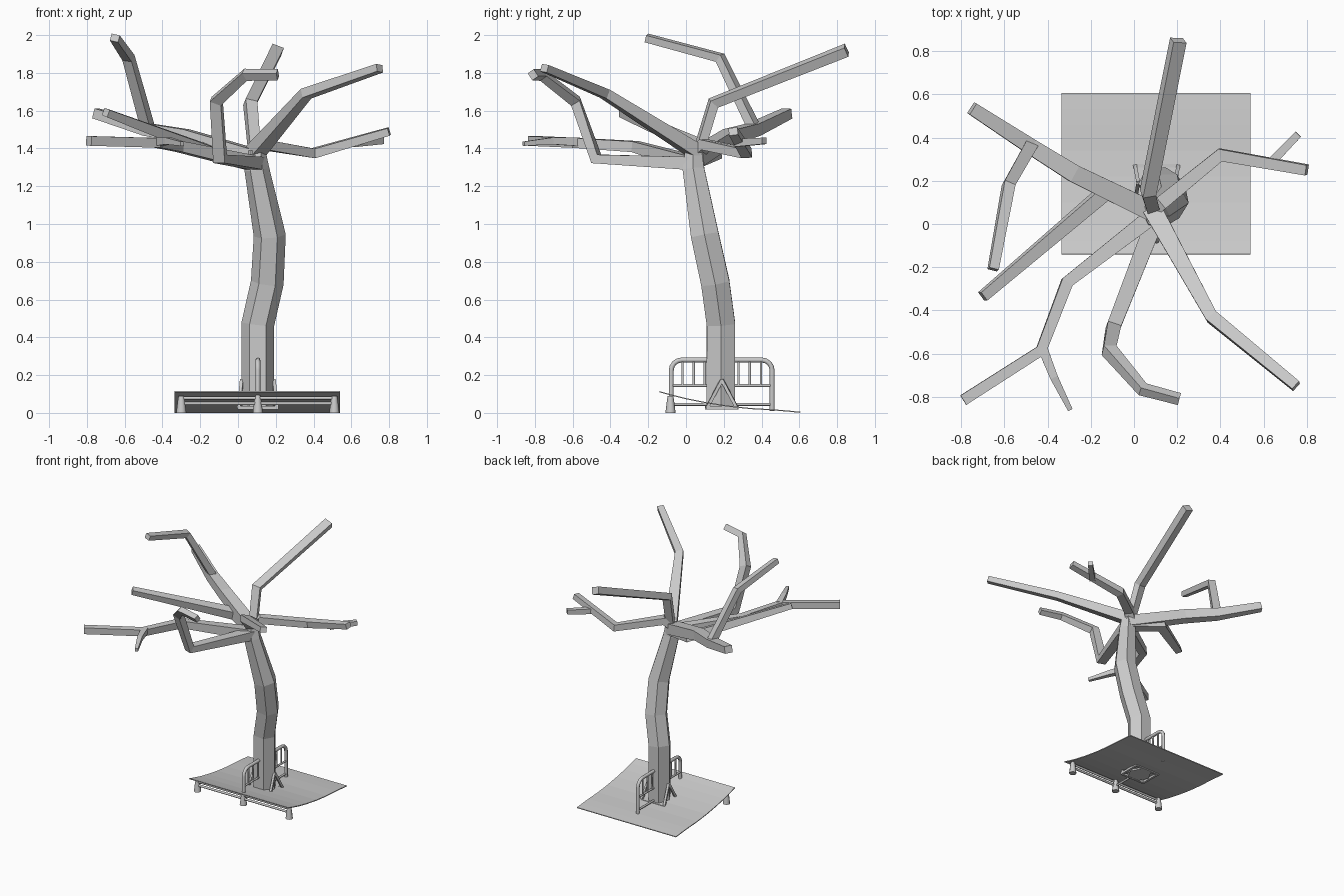
import bpy, bmesh, math
from mathutils import Vector

if "Cube" in bpy.data.objects:
    bpy.data.objects.remove(bpy.data.objects["Cube"])

def sweep(name, pts, radii, n=4, flat=1.0, side=None, smooth=False):
    """Loft an n-sided section along a path, with mitred bends and capped ends."""
    pts = [Vector(p) for p in pts]
    if not isinstance(radii, (list, tuple)):
        radii = [radii] * len(pts)
    dirs = [(b - a).normalized() for a, b in zip(pts, pts[1:])]
    tans = [dirs[0]] + [(a + b).normalized() for a, b in zip(dirs, dirs[1:])] + [dirs[-1]]
    s = Vector(side) if side else tans[0].cross(Vector((0, 0, 1)))
    if s.length < 1e-3:
        s = Vector((1, 0, 0))
    phase = math.pi / 4 if n == 4 else 0
    bm = bmesh.new()
    rings = []
    for i, (p, t, r) in enumerate(zip(pts, tans, radii)):
        if i:
            s = tans[i - 1].rotation_difference(t) @ s
        s = (s - t * s.dot(t)).normalized()
        u = s.cross(t)
        ring = []
        for k in range(n):
            a = phase + 2 * math.pi * k / n
            ring.append(bm.verts.new(p + s * (r * math.cos(a)) + u * (r * flat * math.sin(a))))
        rings.append(ring)
    for a, b in zip(rings, rings[1:]):
        for k in range(n):
            bm.faces.new((a[k], a[(k + 1) % n], b[(k + 1) % n], b[k]))
    bm.faces.new(rings[0])
    bm.faces.new(rings[-1])
    bmesh.ops.recalc_face_normals(bm, faces=bm.faces)
    me = bpy.data.meshes.new(name)
    bm.to_mesh(me)
    bm.free()
    ob = bpy.data.objects.new(name, me)
    bpy.context.collection.objects.link(ob)
    if smooth:
        for f in me.polygons:
            f.use_smooth = len(f.vertices) == 4
    return ob

# Hexagonal trunk
sweep("trunk", [(.105, .185, .02), (.105, .185, .47), (.155, .155, .69), (.168, .10, .94),
                (.10, .04, 1.29), (.095, .04, 1.39)],
      [.087, .087, .087, .085, .066, .05], 6, side=(1, 0, 0))

# Square branches
sweep("back_branch", [(.09, .06, 1.36), (.065, .145, 1.64), (.205, .85, 1.92)],
      [.04, .045, .045], flat=.85)
sweep("right_front_branch", [(.09, .06, 1.38), (.36, -.43, 1.69), (.75, -.75, 1.825)],
      [.062, .042, .034], flat=.85)
sweep("right_back_branch", [(.08, .06, 1.38), (.13, .10, 1.42), (.40, .32, 1.375), (.80, .25, 1.49)],
      [.05, .046, .042, .034], flat=.85)
sweep("right_back_twig", [(.62, .27, 1.43), (.76, .415, 1.44)], [.03, .024])
sweep("front_branch", [(.11, .05, 1.32), (-.095, -.475, 1.345), (-.115, -.585, 1.65),
                       (.04, -.765, 1.79), (.21, -.81, 1.79)],
      [.058, .046, .044, .036, .032], flat=.85)
sweep("left_front_branch", [(.09, .04, 1.32), (-.31, -.27, 1.41), (-.43, -.585, 1.43), (-.79, -.815, 1.44)],
      [.055, .04, .036, .036])
sweep("left_front_twig", [(-.425, -.57, 1.435), (-.37, -.71, 1.44), (-.295, -.86, 1.425)],
      [.032, .026, .016])
sweep("left_branch", [(.10, .05, 1.34), (-.13, .15, 1.375), (-.70, -.335, 1.59)],
      [.06, .055, .034], flat=.85)
sweep("left_back_branch", [(.10, .05, 1.35), (-.28, .235, 1.465), (-.48, .36, 1.50), (-.75, .535, 1.585)],
      [.065, .058, .052, .042], flat=.9)
sweep("left_raised_branch", [(-.475, .365, 1.50), (-.58, .18, 1.88), (-.652, -.21, 1.985)],
      [.042, .038, .032], flat=.85)

# Thin curved base sheet, a profile in y-z extruded along x
bm = bmesh.new()
profile = [(-.14, .112), (-.08, .095), (0, .075), (.1, .055), (.22, .036), (.34, .023), (.46, .016), (.535, .01), (.605, .003)]
rows = [[bm.verts.new((x, y, z)) for y, z in profile] for x in (-.335, .54)]
for i in range(len(profile) - 1):
    bm.faces.new((rows[0][i], rows[1][i], rows[1][i + 1], rows[0][i + 1]))
bm.normal_update()
me = bpy.data.meshes.new("base_sheet")
bm.to_mesh(me)
bm.free()
sheet = bpy.data.objects.new("base_sheet", me)
bpy.context.collection.objects.link(sheet)
mod = sheet.modifiers.new("thickness", 'SOLIDIFY')
mod.thickness = .006
mod.offset = 0

# Rounded railing passing through the trunk
GX, Y0, Y1, TOP, R = .105, -.078, .456, .28, .055
arch = [(GX, Y0, .03)]
for cy, start in ((Y0 + R, 180), (Y1 - R, 90)):
    for k in range(5):
        a = math.radians(start - k * 22.5)
        arch.append((GX, cy + R * math.cos(a), TOP - R + R * math.sin(a)))
arch.append((GX, Y1, .01))
sweep("railing_hoop", arch, .013, 8, side=(1, 0, 0), smooth=True)
for name, z in (("railing_middle_rail", .145), ("railing_lower_rail", .045)):
    sweep(name, [(GX, Y0, z), (GX, Y1, z)], .008, 8, smooth=True)
for i in range(1, 9):
    y = Y0 + (Y1 - Y0) * i / 9
    sweep("railing_bar", [(GX, y, .145), (GX, y, TOP)], .007, 6, smooth=True)

# Support rails and feet below the raised front edge
for z, y in ((.078, -.085), (.05, -.085)):
    sweep("front_support_rail", [(-.30, y, z), (.51, y, z)], .009, 8, smooth=True)
for x in (-.30, GX, .51):
    sweep("foot", [(x, -.082, 0), (x, -.082, .065), (x, -.082, .09)], [.027, .019, .015], 8, smooth=True)

# Triangular stand braces on either side of the trunk
for x, lean in ((.005, .015), (.205, -.015)):
    for y in (.11, .27):
        sweep("stand_leg", [(x, y, .025), (x + lean, .19, .175)], .012)
    sweep("stand_side_bar", [(x, .105, .027), (x, .275, .027)], .012)
for y in (.11, .27):
    sweep("stand_cross_bar", [(.005, y, .027), (.205, y, .027)], .012)
